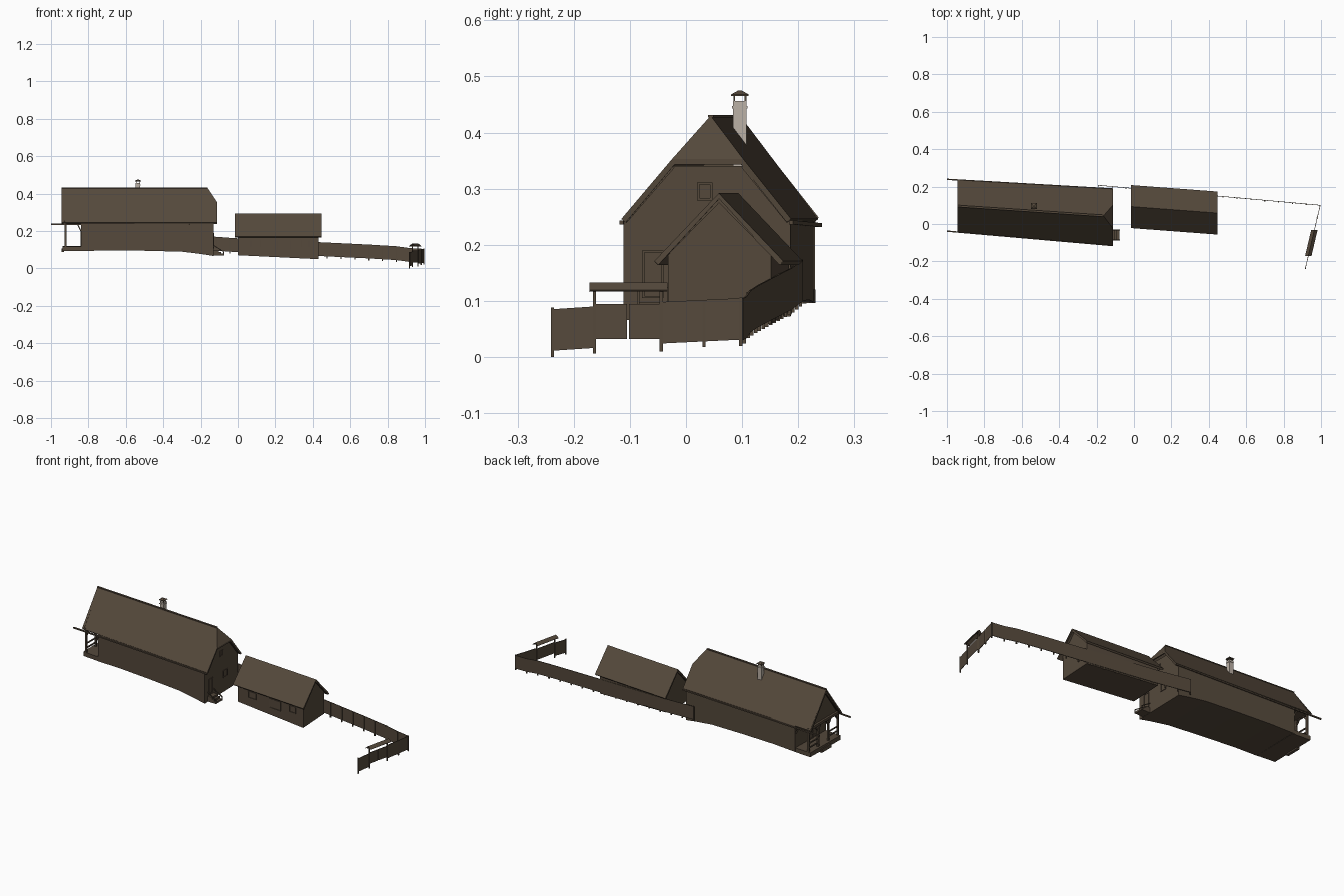
import bpy, math
from mathutils import Vector

if "Cube" in bpy.data.objects:
    bpy.data.objects.remove(bpy.data.objects["Cube"])


def material(name, rgb):
    m = bpy.data.materials.new(name)
    m.diffuse_color = (*rgb, 1)
    m.use_nodes = True
    m.node_tree.nodes["Principled BSDF"].inputs["Base Color"].default_value = m.diffuse_color
    return m


WOOD = material("brown_wood", (0.090, 0.066, 0.044))
STONE = material("chimney_stone", (0.50, 0.44, 0.38))


def mesh(name, verts, faces, mat=WOOD, thick=0):
    me = bpy.data.meshes.new(name)
    me.from_pydata([tuple(v) for v in verts], [], faces)
    me.materials.append(mat)
    ob = bpy.data.objects.new(name, me)
    bpy.context.collection.objects.link(ob)
    if thick:
        mod = ob.modifiers.new("thickness", 'SOLIDIFY')
        mod.thickness = thick
        mod.offset = -1
    return ob


def loft(name, rings, mat=WOOD):
    """Closed solid through a row of equal-length rings."""
    n = len(rings[0])
    verts = [v for r in rings for v in r]
    faces = [(i * n + j, i * n + (j + 1) % n, (i + 1) * n + (j + 1) % n, (i + 1) * n + j)
             for i in range(len(rings) - 1) for j in range(n)]
    faces += [tuple(reversed(range(n))), tuple(range(len(verts) - n, len(verts)))]
    return mesh(name, verts, faces, mat)


def box(name, x, y, z, mat=WOOD, skew=0):
    ring = lambda xx: [(xx, yy + skew * xx, zz) for yy, zz in
                       ((y[0], z[0]), (y[1], z[0]), (y[1], z[1]), (y[0], z[1]))]
    return loft(name, [ring(x[0]), ring(x[1])], mat)


def beam(name, p, q, w, h=None, mat=WOOD):
    """Rectangular bar from p to q, w wide and h high."""
    p, q, h = Vector(p), Vector(q), h or w
    d = (q - p).normalized()
    side = d.cross(Vector((0, 0, 1)) if abs(d.z) < 0.9 else Vector((1, 0, 0))).normalized() * w / 2
    up = side.cross(d).normalized() * h / 2
    off = (-side - up, side - up, side + up, -side + up)
    return loft(name, [[p + o for o in off], [q + o for o in off]], mat)


def lerp(table, x):
    for (x0, a), (x1, b) in zip(table, table[1:]):
        if x <= x1:
            return a + (b - a) * (x - x0) / (x1 - x0)
    return table[-1][1]


# ---------- main house: tapering plan, t = -1 front eave, 0 ridge, 1 back eave
def my(x, t):
    ridge = 0.033 - 0.067 * x
    edge = -0.125 - 0.087 * x if t < 0 else 0.181 - 0.058 * x
    return ridge + (edge - ridge) * abs(t)


def mp(x, t, z):
    return (x, my(x, t), z)


EAVE, RIDGE, HIP = 0.246, 0.43, 0.42
XL, XR, XH = -0.944, -0.112, -0.163
zh = RIDGE - (RIDGE - EAVE) * HIP
roof = [mp(XL, -1, EAVE), mp(XR, -1, EAVE), mp(XR, -HIP, zh), mp(XH, 0, RIDGE), mp(XL, 0, RIDGE),
        mp(XR, HIP, zh), mp(XR, 1, EAVE), mp(XL, 1, EAVE)]
mesh("main_roof", roof, [(0, 1, 2, 3, 4), (2, 5, 3), (4, 3, 5, 6, 7)], thick=0.010)
beam("main_ridge_cap", mp(XL, 0, RIDGE - 0.001), mp(XH, 0, RIDGE - 0.001), 0.010, 0.004)

ground = [(-0.84, 0.092), (-0.70, 0.096), (-0.50, 0.094), (-0.30, 0.089), (-0.20, 0.077), (-0.13, 0.066)]
walls = []
for x, z in ground:
    zt = RIDGE - 0.012 - (RIDGE - EAVE) * HIP
    walls.append([mp(x, -0.985, z), mp(x, 0.985, z + 0.006), mp(x, 0.985, EAVE - 0.006),
                  mp(x, HIP, zt), mp(x, -HIP, zt), mp(x, -0.985, EAVE - 0.006)])
loft("main_walls", walls)

# gutters reaching past the left gable
for t, n in ((-1, "front"), (1, "back")):
    beam(n + "_gutter", mp(-1.0, t, 0.235), mp(XR, t, 0.24), 0.007)

# left gable, attic floor and verge boards
tri = lambda x, s, lo, hi: [mp(x, -s, lo), mp(x, s, lo), mp(x, 0, hi)]
loft("left_gable", [tri(-0.918, 0.96, EAVE - 0.006, RIDGE - 0.014),
                    tri(-0.83, 0.96, EAVE - 0.006, RIDGE - 0.014)])
for t in (-1, 1):
    beam("left_verge", mp(-0.936, t * 0.97, EAVE - 0.002), mp(-0.936, 0, RIDGE - 0.014), 0.010, 0.014)
    beam("right_verge", mp(-0.122, t * 0.97, EAVE - 0.004), mp(-0.122, t * HIP, zh - 0.012), 0.010, 0.010)
beam("gable_tie", mp(-0.926, -0.97, EAVE), mp(-0.926, 0.97, EAVE), 0.012, 0.014)
beam("hip_eave_board", mp(-0.115, -HIP, zh - 0.005), mp(-0.115, HIP, zh - 0.005), 0.006, 0.010)

# porch with posts, braces, railing and step
loft("porch_floor", [[mp(x, -0.97, 0.092), mp(x, 0.97, 0.096), mp(x, 0.97, 0.120), mp(x, -0.97, 0.116)]
                     for x in (-0.938, -0.83)])
posts = (-0.93, -0.33, 0.33, 0.93)
for t in posts:
    beam("porch_post", mp(-0.922, t, 0.10), mp(-0.922, t, 0.246), 0.010)
    for s in (-1, 1):
        if abs(t + s * 0.2) < 0.95:
            beam("porch_brace", mp(-0.922, t, 0.205), mp(-0.922, t + s * 0.2, 0.24), 0.006)
for a, b in ((posts[0], posts[1]), (posts[2], posts[3])):
    for z in (0.14, 0.165):
        beam("porch_rail", mp(-0.922, a, z), mp(-0.922, b, z), 0.006)
for t in (-0.93, 0.93):
    beam("side_brace", mp(-0.84, t, 0.20), mp(-0.86, t, 0.24), 0.006)
loft("porch_step", [[mp(x, -0.3, 0.086), mp(x, 0.3, 0.086), mp(x, 0.3, 0.106), mp(x, -0.3, 0.106)]
                    for x in (-0.945, -0.93)])


# ---------- window and door frames (thin raised borders)
def frame_x(name, x, y0, y1, z0, z1, w=0.004, d=0.004):
    box(name, (x, x + d), (y0, y0 + w), (z0, z1))
    box(name, (x, x + d), (y1 - w, y1), (z0, z1))
    box(name, (x, x + d), (y0, y1), (z1 - w, z1))
    box(name, (x, x + d), (y0, y1), (z0, z0 + w))


frame_x("attic_window", -0.131, 0.020, 0.047, 0.279, 0.311)
frame_x("gable_door", -0.131, -0.078, -0.040, 0.105, 0.19)
frame_x("gable_window", -0.131, 0.05, 0.09, 0.15, 0.19)
frame_x("porch_door", -0.843, my(-0.84, 0) - 0.02, my(-0.84, 0) + 0.02, 0.118, 0.2)

# entrance steps at the right gable
for i in range(3):
    box("entrance_step", (-0.132, -0.104 + 0.013 * i), (-0.085, -0.032), (0.068, 0.098 - 0.010 * i))
for y in (-0.085, -0.032):
    beam("step_handrail", (-0.13, y, 0.122), (-0.076, y, 0.088), 0.004)
    beam("handrail_post", (-0.078, y, 0.068), (-0.078, y, 0.09), 0.004)

# ---------- chimney with roofed top
cx, cy = -0.535, 0.096
box("chimney_stack", (cx - 0.012, cx + 0.012), (cy - 0.012, cy + 0.012), (0.34, 0.456), STONE)
box("chimney_collar", (cx - 0.014, cx + 0.014), (cy - 0.014, cy + 0.014), (0.443, 0.447), STONE)
for sx in (-1, 1):
    for sy in (-1, 1):
        px, py = cx + sx * 0.010, cy + sy * 0.010
        beam("chimney_leg", (px, py, 0.45), (px, py, 0.468), 0.003)
cap = lambda r, z: [(cx - r, cy - r, z), (cx + r, cy - r, z), (cx + r, cy + r, z), (cx - r, cy + r, z)]
loft("chimney_cap", [cap(0.0155, 0.465), cap(0.0155, 0.468), cap(0.003, 0.475)])

# ---------- small outbuilding, skewed along x
K = -0.075


def sp(x, v, z):
    return (x, 0.092 + v + K * x, z)


sr = [sp(x, v, z) for x in (-0.016, 0.447) for v, z in ((-0.115, 0.171), (0, 0.292), (0.115, 0.171))]
mesh("shed_roof", sr, [(0, 3, 4, 1), (1, 4, 5, 2)], thick=0.010)
shed = [[sp(x, -0.092, z), sp(x, 0.092, z + 0.01), sp(x, 0.092, 0.184), sp(x, 0, 0.281), sp(x, -0.092, 0.184)]
        for x, z in ((0.0, 0.070), (0.43, 0.049))]
loft("shed_walls", shed)
for s in (-1, 1):
    for x in (-0.010, 0.441):
        beam("shed_verge", sp(x, s * 0.112, 0.167), sp(x, 0, 0.281), 0.006, 0.009)
for x0, x1, z0, z1 in ((0.07, 0.12, 0.115, 0.15), (0.21, 0.28, 0.10, 0.15), (0.34, 0.38, 0.115, 0.15)):
    v = -0.093
    for z in (z0, z1):
        beam("shed_window_rail", sp(x0, v, z), sp(x1, v, z), 0.004)
    for x in (x0, x1):
        beam("shed_window_jamb", sp(x, v, z0), sp(x, v, z1), 0.004)

# ---------- fence along the back, following the slope
base = [(-0.19, 0.100), (0.0, 0.086), (0.43, 0.066), (0.70, 0.053), (0.85, 0.044), (0.92, 0.034), (0.995, 0.030)]


def panel(name, pts, height, side):
    o = Vector(side) * 0.0015
    loft(name, [[Vector((x, y, z)) - o, Vector((x, y, z)) + o, Vector((x, y, z + height)) + o,
                 Vector((x, y, z + height)) - o] for x, y, z in pts])


xs = [-0.19 + 1.185 * i / 16 for i in range(17)]
back = [(x, 0.190 - 0.09 * x, lerp(base, x)) for x in xs]
panel("back_fence", back, 0.074, (0, 1, 0))
for x, y, z in back:
    beam("back_fence_post", (x, y - 0.003, z - 0.010), (x, y - 0.003, z + 0.072), 0.006)

# ---------- side fence and roofed gate
fx = lambda y: 0.972 + 0.235 * y
for name, y0, z0, y1, z1, h in (("side_fence_near", -0.24, 0.011, -0.165, 0.016, 0.074),
                                ("gate_leaf_near", -0.160, 0.032, -0.105, 0.032, 0.062),
                                ("gate_leaf_far", -0.102, 0.032, -0.047, 0.032, 0.062),
                                ("side_fence_far", -0.045, 0.024, 0.10, 0.031, 0.074)):
    panel(name, [(fx(y0), y0, z0), (fx(y1), y1, z1)], h, (1, 0, 0))
for y, z0, z1 in ((-0.238, 0.0, 0.088), (-0.163, 0.006, 0.122), (-0.044, 0.010, 0.122),
                  (0.032, 0.018, 0.10), (0.098, 0.022, 0.106)):
    beam("side_fence_post", (fx(y), y, z0), (fx(y), y, z1), 0.006)

gv = []
for y in (-0.172, -0.033):
    gv += [(fx(y) - 0.017, y, 0.119), (fx(y), y, 0.133), (fx(y) + 0.017, y, 0.119)]
mesh("gate_roof", gv, [(0, 1, 4, 3), (1, 2, 5, 4)], thick=0.003)
for y in (-0.163, -0.044):
    beam("gate_roof_bracket", (fx(y) - 0.015, y, 0.118), (fx(y) + 0.015, y, 0.118), 0.004)

# make every outside face point outward
import bmesh
for ob in bpy.data.objects:
    if not ob.modifiers:
        bm = bmesh.new()
        bm.from_mesh(ob.data)
        bmesh.ops.recalc_face_normals(bm, faces=bm.faces)
        bm.to_mesh(ob.data)
        bm.free()
    else:
        # roof sheets: all faces look upward so the thickness goes down
        for p in ob.data.polygons:
            if p.normal.z < 0:
                p.flip()
